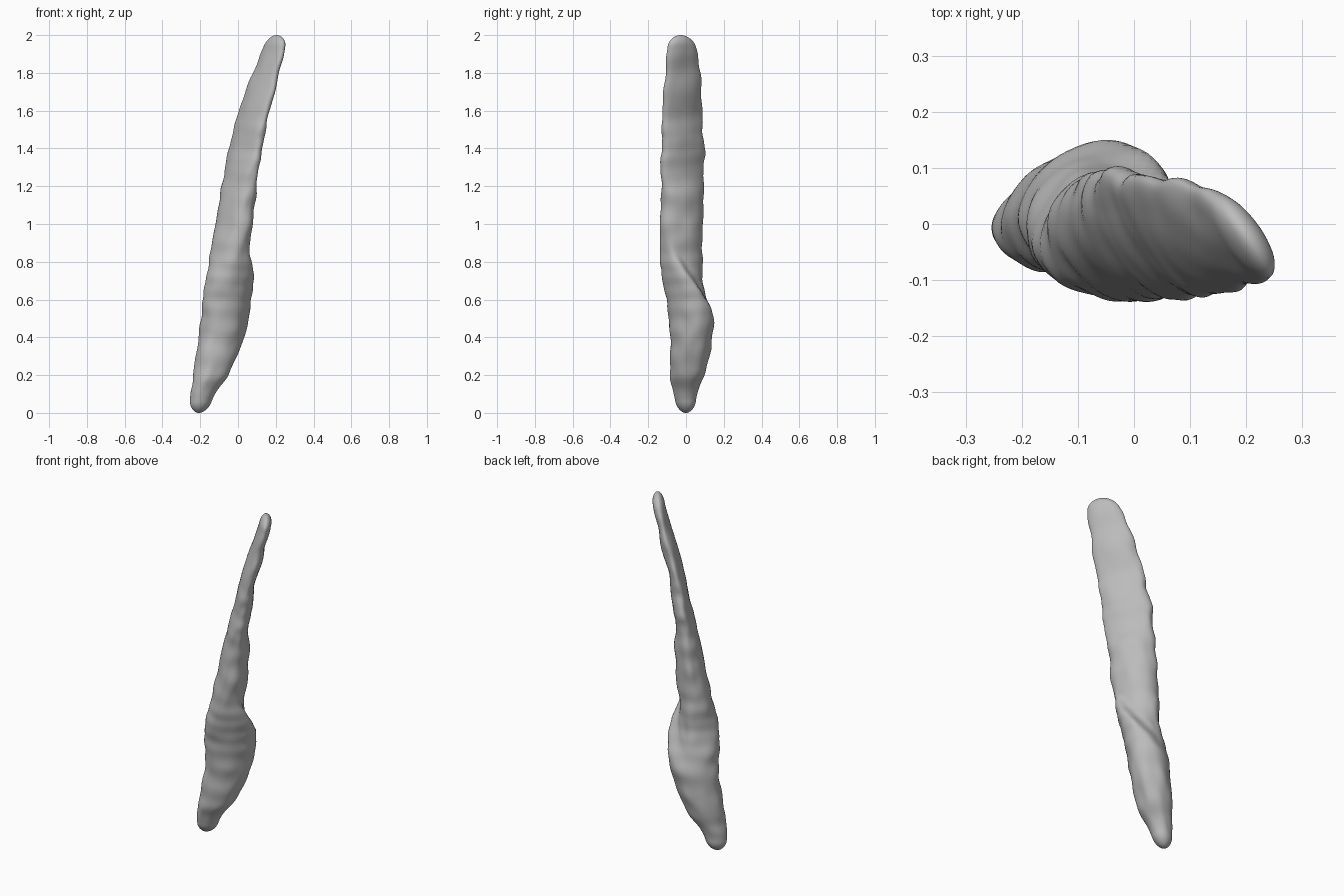
import bpy
import math
from mathutils import Vector, noise

cube = bpy.data.objects.get("Cube")
if cube:
    bpy.data.objects.remove(cube, do_unlink=True)

# Directions across the blade: along its width and through its thickness
ANGLE = math.radians(-55)
WIDE = Vector((math.cos(ANGLE), math.sin(ANGLE), 0))
THICK = Vector((-math.sin(ANGLE), math.cos(ANGLE), 0))
RINGS, SEGMENTS = 150, 56
BLADE_THICKNESS = 0.088
END_LENGTH = 0.06

# Sections: height, centre x, centre y, half width, inner depth, outer depth
SECTIONS = [
    (0, -.207, 0, .042, .05, .05),
    (.1, -.187, -.003, .06, .066, .066),
    (.2, -.144, .007, .088, .095, .096),
    (.35, -.098, .025, .103, .118, .118),
    (.5, -.073, .028, .108, .136, .135),
    (.7, -.047, -.012, .107, .125, .137),
    (.85, -.045, -.025, .12, .09, .13),
    (1, -.022, -.022, .125, .08, .088),
    (1.2, .003, -.02, .13, .062, .068),
    (1.4, .04, -.018, .135, .046, .05),
    (1.6, .088, -.02, .125, .042, .042),
    (1.8, .148, -.015, .11, .038, .037),
    (1.9, .185, -.02, .096, .035, .034),
    (2, .205, -.028, .074, .028, .028),
]


def smoothstep(low, high, value):
    t = min(max((value - low) / (high - low), 0), 1)
    return t * t * (3 - 2 * t)


def section_at(z):
    """Blend the listed sections with a cubic that follows their slopes."""
    i = 0
    while i < len(SECTIONS) - 2 and z > SECTIONS[i + 1][0]:
        i += 1
    p, q = SECTIONS[i], SECTIONS[i + 1]
    before, after = SECTIONS[max(i - 1, 0)], SECTIONS[min(i + 2, len(SECTIONS) - 1)]
    span = q[0] - p[0]
    t = (z - p[0]) / span
    out = []
    for k in range(1, len(p)):
        m0 = (q[k] - before[k]) / (q[0] - before[0]) * span
        m1 = (after[k] - p[k]) / (after[0] - p[0]) * span
        ease = t * t * (3 - 2 * t)
        out.append(p[k] + (q[k] - p[k]) * ease
                   + m0 * t * (1 - t) ** 2 - m1 * t * t * (1 - t))
    return out


def surface_point(z, turn):
    cx, cy, width, inner, outer = section_at(z)
    c, s = math.cos(turn), math.sin(turn)
    across = width * c
    depth = inner
    if s > 0:
        # The lobe stops at a slanted shoulder, leaving the thin blade above
        shoulder = .72 + 1.7 * across
        lobe = 1 - smoothstep(-.1, .02, z - shoulder)
        thin = min(outer, BLADE_THICKNESS)
        depth = thin + (outer - thin) * lobe
        # Shallow waves along the outer face of the blade
        depth += .006 * math.cos(22 * (z - 1.14)) * smoothstep(.85, 1.1, z)
    # Growth ridges run round the body, with slight unevenness
    fade = smoothstep(0, .15, z) * smoothstep(0, .1, 2 - z)
    ridge = .012 * math.sin(62 * z + 2 * math.sin(9 * z) + c)
    ridge += .02 * math.sin(34 * z + c) * smoothstep(.9, 1.3, z)
    rough = .08 * noise.noise(Vector((c * 1.5, s * 1.5, z * 9)))
    swell = 1 + fade * (ridge + rough)
    # Both ends close in a rounded tip
    near = min(min(z, 2 - z) / END_LENGTH, 1)
    swell *= math.sqrt(max(1 - (1 - near) ** 2, .01))
    return Vector((cx, cy, z)) + (WIDE * across + THICK * depth * s) * swell


# Body: rings of points, bridged and capped; rings crowd towards both ends
verts = []
for r in range(RINGS):
    t = r / (RINGS - 1)
    z = 2 * (.15 * t + .85 * smoothstep(0, 1, t))
    for k in range(SEGMENTS):
        verts.append(surface_point(z, math.tau * k / SEGMENTS))

faces = []
for r in range(RINGS - 1):
    for k in range(SEGMENTS):
        n = (k + 1) % SEGMENTS
        a, b = r * SEGMENTS, (r + 1) * SEGMENTS
        faces.append((a + k, a + n, b + n, b + k))
faces.append(tuple(reversed(range(SEGMENTS))))
faces.append(tuple(range((RINGS - 1) * SEGMENTS, RINGS * SEGMENTS)))

mesh = bpy.data.meshes.new("ridged_blade")
mesh.from_pydata(verts, [], faces)
mesh.update()
body = bpy.data.objects.new("ridged_blade", mesh)
bpy.context.collection.objects.link(body)

# One plain grey
grey = bpy.data.materials.new("stone_grey")
grey.use_nodes = True
colour = (.5, .5, .5, 1)
grey.diffuse_color = colour
grey.node_tree.nodes["Principled BSDF"].inputs["Base Color"].default_value = colour
mesh.materials.append(grey)

bpy.ops.object.select_all(action="DESELECT")
body.select_set(True)
bpy.context.view_layer.objects.active = body
bpy.ops.object.shade_smooth_by_angle(angle=math.radians(50))
